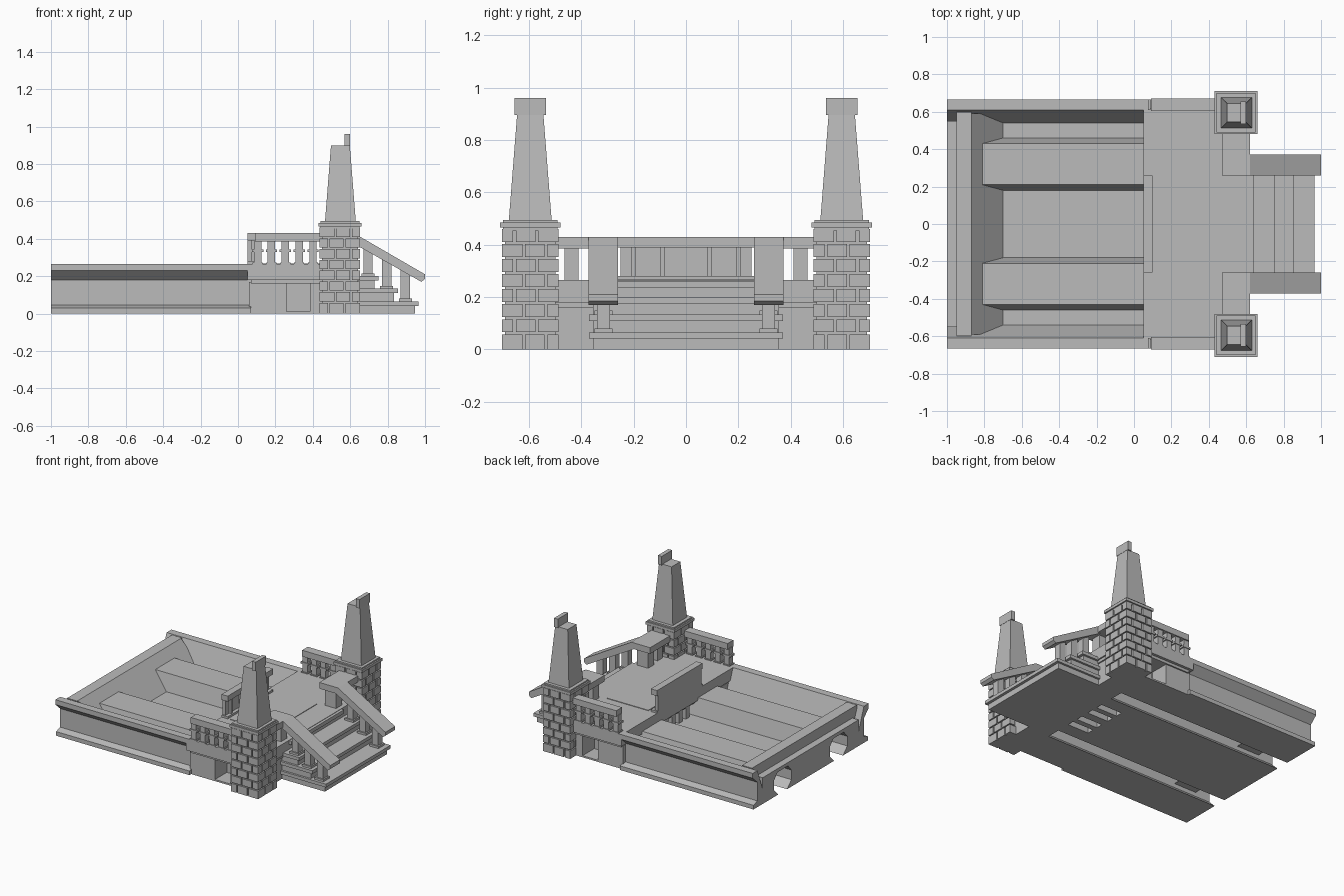
import bpy, bmesh

if "Cube" in bpy.data.objects:
    bpy.data.objects.remove(bpy.data.objects["Cube"])

stone = bpy.data.materials.new("grey_stone")
stone.use_nodes = True
GREY = (0.5, 0.5, 0.5, 1)
stone.diffuse_color = GREY
stone.node_tree.nodes["Principled BSDF"].inputs["Base Color"].default_value = GREY


def finish(name, bm):
    bmesh.ops.recalc_face_normals(bm, faces=bm.faces)
    mesh = bpy.data.meshes.new(name)
    bm.to_mesh(mesh)
    bm.free()
    mesh.materials.append(stone)
    obj = bpy.data.objects.new(name, mesh)
    bpy.context.collection.objects.link(obj)
    return obj


def add_box(bm, x0, x1, y0, y1, z0, z1, tx=1.0, ty=1.0):
    """Box whose top can taper by tx, ty."""
    cx, cy = (x0 + x1) / 2, (y0 + y1) / 2
    rings = []
    for z, sx, sy in ((z0, 1, 1), (z1, tx, ty)):
        rings.append([bm.verts.new((cx + (x - cx) * sx, cy + (y - cy) * sy, z))
                      for x, y in ((x0, y0), (x1, y0), (x1, y1), (x0, y1))])
    low, high = rings
    bm.faces.new(low[::-1])
    bm.faces.new(high)
    for i in range(4):
        j = (i + 1) % 4
        bm.faces.new((low[i], low[j], high[j], high[i]))


def boxes(name, specs):
    bm = bmesh.new()
    for spec in specs:
        add_box(bm, *spec)
    return finish(name, bm)


def prism(name, pts, axis, a, b):
    """Extrude a profile along x (points are y, z) or y (points are x, z)."""
    bm = bmesh.new()
    place = (lambda p, t: (t, p[0], p[1])) if axis == "x" else (lambda p, t: (p[0], t, p[1]))
    ends = [[bm.verts.new(place(p, t)) for p in pts] for t in (a, b)]
    bm.faces.new(ends[0][::-1])
    bm.faces.new(ends[1])
    for i in range(len(pts)):
        j = (i + 1) % len(pts)
        bm.faces.new((ends[0][i], ends[0][j], ends[1][j], ends[1][i]))
    return finish(name, bm)


def section(name, bottom, top, x0, x1):
    """Symmetric cross-section with both channels left open below."""
    half = bottom + CHANNEL + top
    prism(name, half + [(-y, z) for y, z in reversed(half)], "x", x0, x1)


# Basin floor with two hollow ridges, end wall and porch core
CHANNEL = [(.27, 0), (.22, .05), (.22, .12), (.26, .165), (.38, .165),
           (.42, .12), (.42, .05), (.37, 0)]
RIDGE = [(.58, 0), (.58, .08), (.46, .08), (.43, .2), (.21, .2), (.18, .08)]
SLOTS = [(.03, 0), (.03, .1), (.08, .1), (.08, 0), (.12, 0), (.12, .1), (.17, .1), (.17, 0)]
section("basin_floor", [], RIDGE, -.88, .2)
section("end_wall", [], [(.6, 0), (.6, .265)], -.95, -.87)
section("channel_portals", [], [(.55, 0), (.55, .19)], -1, -.95)
section("porch_core", [], [(.5, 0), (.5, .2)], .2, .25)
section("porch_core_grille", SLOTS, [(.5, 0), (.5, .2)], .25, .42)
boxes("porch_front_core", [(.42, .6, -.5, .5, 0, .2)])
prism("end_wall_slope", [(-.88, .265), (-.87, .265), (-.7, .08), (-.88, .08)], "y", -.59, .59)

# Porch deck, cornice and the doorway panel
boxes("porch_deck", [(.05, .62, -.665, .665, .18, .265), (.07, .61, -.645, .645, .16, .18)])
boxes("door_mat", [(.12, .45, -.26, .26, .262, .269)])
boxes("rear_parapet", [(.05, .075, -.25, .25, .265, .43), (.05, .1, -.26, .26, .39, .43),
                       (.05, .1, -.26, .26, .265, .28)]
      + [(.06, .09, y - .008, y + .008, .27, .4) for y in (-.2, -.09, .09, .2)])
boxes("grille_posts", [(.07, .1, y - .02, y + .02, .07, .19) for y in (-.12, -.04, .04, .12)])

# Stair flight with overhanging treads
for i, (front, top) in enumerate(((.75, .2), (.855, .133), (.965, .065))):
    boxes(f"step_{i + 1}", [(.58, front, -.37, .37, top - .024, top),
                            (.58, front - .02, -.355, .355, 0, top - .02)])
boxes("deck_nosing", [(.58, .64, -.3, .3, .235, .262)])

for side, s in (("left", 1), ("right", -1)):
    def side_boxes(name, specs):
        flipped = []
        for x0, x1, y0, y1, *rest in specs:
            ya, yb = sorted((y0 * s, y1 * s))
            flipped.append((x0, x1, ya, yb, *rest))
        return boxes(f"{side}_{name}", flipped)

    # Basin side wall with cornice and plinth
    wall = [(.665, .265), (.665, .23), (.61, .18), (.61, .045), (.655, .03),
            (.655, 0), (.54, 0), (.54, .08), (.61, .265)]
    prism(f"{side}_basin_wall", [(y * s, z) for y, z in wall], "x", -1, .07)

    # Porch side wall with a recessed opening
    side_boxes("porch_wall", [(.06, .26, .48, .635, 0, .17), (.385, .5, .48, .635, 0, .17),
                              (.26, .385, .48, .635, 0, .012)])

    # Pillar: brick base, cap, tapered shaft and top slab
    cx, cy, r = .545, .595, .108
    bm = bmesh.new()
    add_box(bm, cx - .097, cx + .097, cy - .097, cy + .097, 0, .46)
    rows = 8
    pitch = .46 / rows
    for row in range(rows):
        z0, z1 = row * pitch + (.008 if row else 0), (row + 1) * pitch
        flip = 1 if row % 2 else -1
        for a, b in ((-r, -.03), (-.02, .055), (.065, r)):
            a, b = sorted((a * flip, b * flip))
            for d in (-1, 1):
                e0, e1 = sorted((d * .09, d * r))
                add_box(bm, cx + a, cx + b, cy + e0, cy + e1, z0, z1)
                add_box(bm, cx + e0, cx + e1, cy + a, cy + b, z0, z1)
    for v in bm.verts:
        v.co.y *= s
    finish(f"{side}_brick_pillar", bm)
    side_boxes("pillar_cap", [(.43, .66, .48, .71, .465, .485),
                              (.44, .65, .49, .7, .455, .465),
                              (.44, .65, .49, .7, .485, .495)])
    side_boxes("pillar_shaft", [(.465, .63, .513, .677, .49, .9, .61, .61)])
    side_boxes("pillar_slab", [(.57, .6, .535, .655, .895, .96)])

    # Side railing and its balusters
    side_boxes("side_rail", [(.09, .46, .605, .67, .385, .43)])
    side_boxes("side_balusters", [part for i in range(5) for x in (.105 + i * .074,) for part in
                                  ((x - .02, x + .02, .615, .66, .26, .39),
                                   (x - .03, x + .03, .61, .665, .328, .342),
                                   (x - .027, x + .027, .61, .665, .26, .272))])

    # Front railing, turning down the stair
    side_boxes("front_rail", [(.47, .62, .26, .5, .385, .43)])
    side_boxes("front_balusters", [(.515, .575, .41, .465, .26, .39),
                                   (.5, .59, .28, .35, .26, .39)])
    slope = [(.6, .43), (.62, .43), (1, .21), (1, .185), (.98, .17), (.6, .385)]
    prism(f"{side}_stair_rail", slope, "y", .26 * s, .372 * s)
    side_boxes("stair_balusters",
               [part for x, z in ((.695, .2), (.795, .133), (.895, .065)) for part in
                ((x - .025, x + .025, .29, .34, z, .39 - (x - .6) * .566 + .01),
                 (x - .035, x + .035, .28, .35, z, z + .015))])
